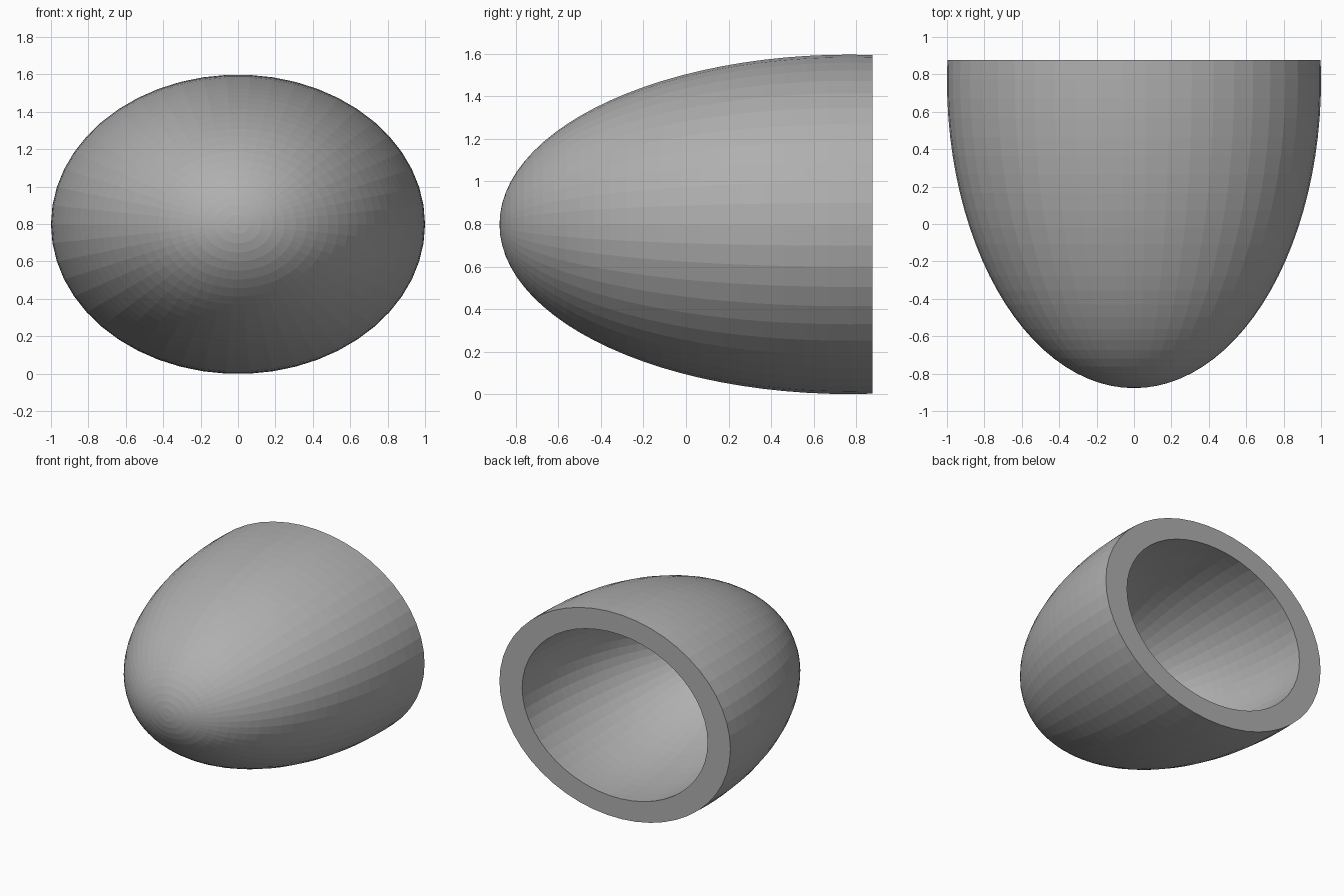
import bpy, bmesh
from math import sin, cos, acos, pi

if "Cube" in bpy.data.objects:
    bpy.data.objects.remove(bpy.data.objects["Cube"])

SEGMENTS, RINGS = 50, 26
LENGTH, PAST = 1.755, 0.11        # total depth, rim distance past the equator
RX, RY, RZ = 1.0, LENGTH - PAST, 0.8
INNER = 0.804                     # hollow size relative to the outside
BACK_Y = LENGTH / 2
MID_Y = BACK_Y - PAST
MID_Z = RZ * cos(pi / SEGMENTS)   # faceted underside rests on z = 0

bm = bmesh.new()


def cut_ellipsoid(scale, inward):
    """Dome with its pole towards -y, cut flat at BACK_Y; returns the rim."""
    end = acos(-PAST / (scale * RY))

    def point(lat, lon):
        return bm.verts.new((scale * RX * sin(lat) * cos(lon),
                             MID_Y - scale * RY * cos(lat),
                             MID_Z + scale * RZ * sin(lat) * sin(lon)))

    def face(verts):
        bm.faces.new(verts[::-1] if inward else verts)

    pole = point(0, 0)
    rows = [[point(end * r / RINGS, 2 * pi * s / SEGMENTS)
             for s in range(SEGMENTS)] for r in range(1, RINGS + 1)]
    for s in range(SEGMENTS):
        n = (s + 1) % SEGMENTS
        face([pole, rows[0][s], rows[0][n]])
        for a, b in zip(rows, rows[1:]):
            face([a[s], b[s], b[n], a[n]])
    return rows[-1]


# Outer and inner domes
outer = cut_ellipsoid(1.0, False)
inner = cut_ellipsoid(INNER, True)

# Flat rim joining both domes
for s in range(SEGMENTS):
    n = (s + 1) % SEGMENTS
    bm.faces.new([outer[s], inner[s], inner[n], outer[n]])

bmesh.ops.recalc_face_normals(bm, faces=bm.faces[:])
mesh = bpy.data.meshes.new("hollow_dome")
bm.to_mesh(mesh)
bm.free()

# Mid grey finish
grey = bpy.data.materials.new("mid_grey")
grey.diffuse_color = (0.43, 0.43, 0.43, 1)
grey.use_nodes = True
grey.node_tree.nodes["Principled BSDF"].inputs["Base Color"].default_value = grey.diffuse_color
mesh.materials.append(grey)
bpy.context.collection.objects.link(bpy.data.objects.new("hollow_dome", mesh))
